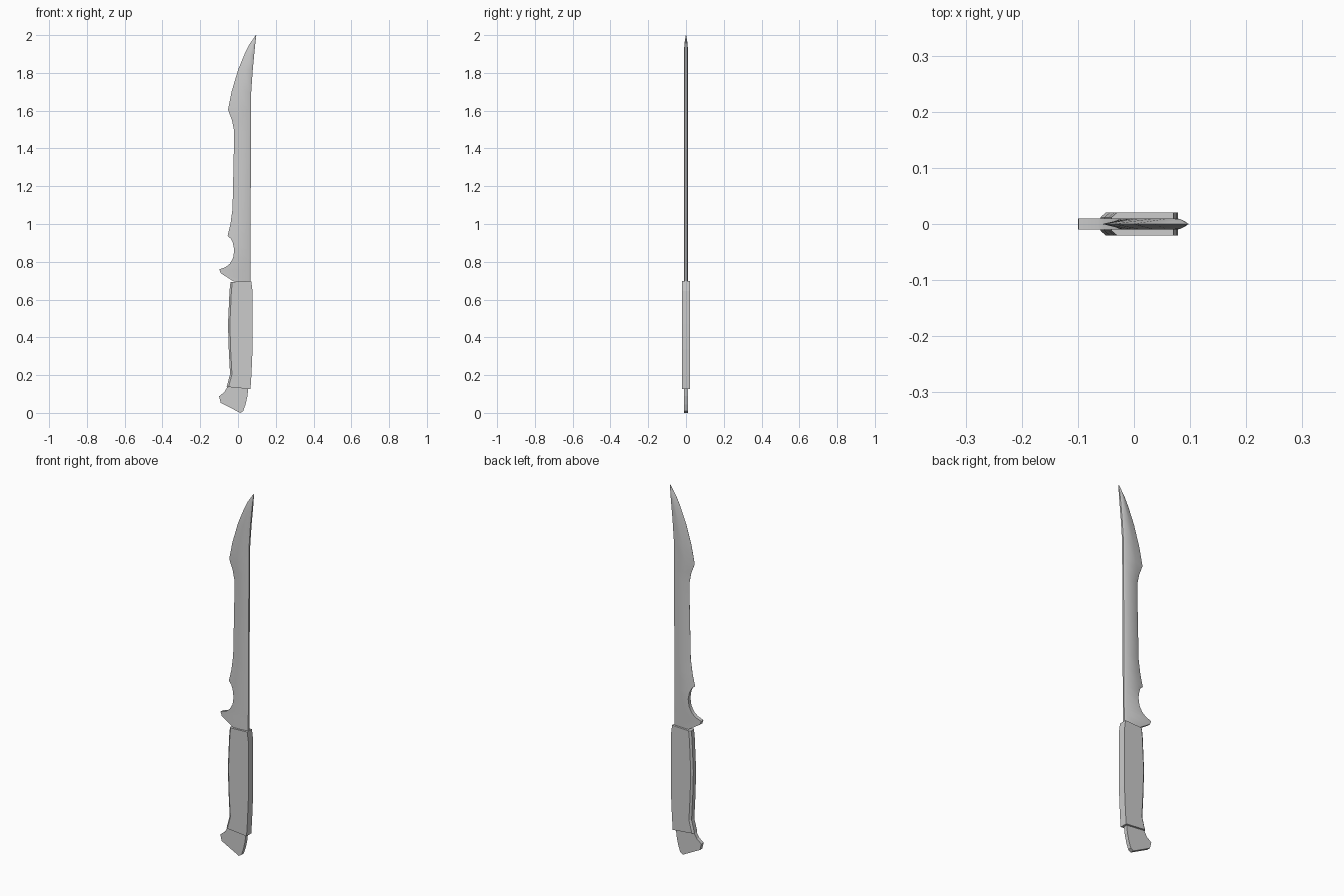
import bpy, bmesh


def finish(name, bm, smooth=True):
    bmesh.ops.remove_doubles(bm, verts=bm.verts, dist=1e-5)
    bmesh.ops.recalc_face_normals(bm, faces=bm.faces)
    mesh = bpy.data.meshes.new(name)
    bm.to_mesh(mesh)
    bm.free()
    ob = bpy.data.objects.new(name, mesh)
    bpy.context.collection.objects.link(ob)
    if smooth:
        bpy.ops.object.select_all(action='DESELECT')
        ob.select_set(True)
        bpy.context.view_layer.objects.active = ob
        bpy.ops.object.shade_smooth_by_angle(angle=0.5)
    return ob


def loft(name, rings, smooth=True):
    """Skin a stack of equal-length vertex rings and cap both ends."""
    bm = bmesh.new()
    rows = [[bm.verts.new(p) for p in ring] for ring in rings]
    n = len(rows[0])
    for a, b in zip(rows, rows[1:]):
        for i in range(n):
            j = (i + 1) % n
            bm.faces.new((a[i], a[j], b[j], b[i]))
    bm.faces.new(rows[0])
    bm.faces.new(rows[-1])
    return finish(name, bm, smooth)


def section(xl, zl, xr, zr, half, edge_half, edge_w, spine_half, spine_w):
    """Cross-section: front edge, bevel line, spine chamfer, mirrored in y."""
    side = [(xl, edge_half), (xl + edge_w, half), (xr - spine_w, half), (xr, spine_half)]
    ring = side + [(x, -y) for x, y in reversed(side)]
    return [(x, y, zl + (zr - zl) * (x - xl) / (xr - xl)) for x, y in ring]


# Blade with guard hook: z, edge x, spine x, half thickness, edge half, bevel width
T, E = 0.01, 0.0004
stations = [
    (0.695, -0.022, 0.065, T, T, 0.002),
    (0.740, -0.092, 0.065, T, T, 0.002),
    (0.760, -0.099, 0.065, T, T, 0.002),
    (0.772, -0.065, 0.065, T, T, 0.002),
    (0.790, -0.043, 0.066, T, T, 0.002),
    (0.820, -0.026, 0.066, T, T, 0.002),
    (0.860, -0.020, 0.066, T, T, 0.002),
    (0.900, -0.027, 0.066, T, 0.008, 0.006),
    (0.922, -0.038, 0.066, T, 0.004, 0.022),
    (0.937, -0.055, 0.066, T, E, 0.042),
    (1.000, -0.040, 0.067, T, E, 0.034),
    (1.080, -0.029, 0.067, T, E, 0.028),
    (1.300, -0.024, 0.068, T, E, 0.026),
    (1.490, -0.020, 0.069, T, E, 0.026),
    (1.550, -0.032, 0.069, T, E, 0.035),
    (1.605, -0.053, 0.070, T, E, 0.050),
    (1.700, -0.034, 0.070, T, E, 0.045),
    (1.815, 0.000, 0.078, T, E, 0.036),
    (1.900, 0.035, 0.086, T, E, 0.026),
    (1.950, 0.060, 0.091, 0.009, E, 0.018),
    (2.000, 0.094, 0.097, 0.001, E, 0.001),
]
rings = []
for z, xl, xr, half, eh, ew in stations:
    sw = min(0.01, 0.3 * (xr - xl))
    rings.append(section(xl, z, xr, z, half, eh, ew, half * 0.5, sw))
loft("blade", rings)

# Handle grip: left x and z, right x and z, chamfered along the finger side
grip = [
    (-0.060, 0.138, 0.066, 0.126),
    (-0.042, 0.205, 0.071, 0.200),
    (-0.049, 0.335, 0.077, 0.335),
    (-0.053, 0.470, 0.078, 0.470),
    (-0.045, 0.645, 0.077, 0.645),
    (-0.040, 0.693, 0.070, 0.698),
]
loft("handle_grip", [section(*g, 0.0205, 0.012, 0.010, 0.0205, 0.0) for g in grip], False)

# Pommel: flat hooked end of the tang
outline = [(0.055, 0.14), (0.050, 0.09), (0.040, 0.045), (0.028, 0.010), (0.012, 0.0),
           (-0.092, 0.054), (-0.100, 0.088), (-0.072, 0.110), (-0.052, 0.145)]
loft("pommel", [[(x, y, z) for x, z in outline] for y in (-T, T)], False)
